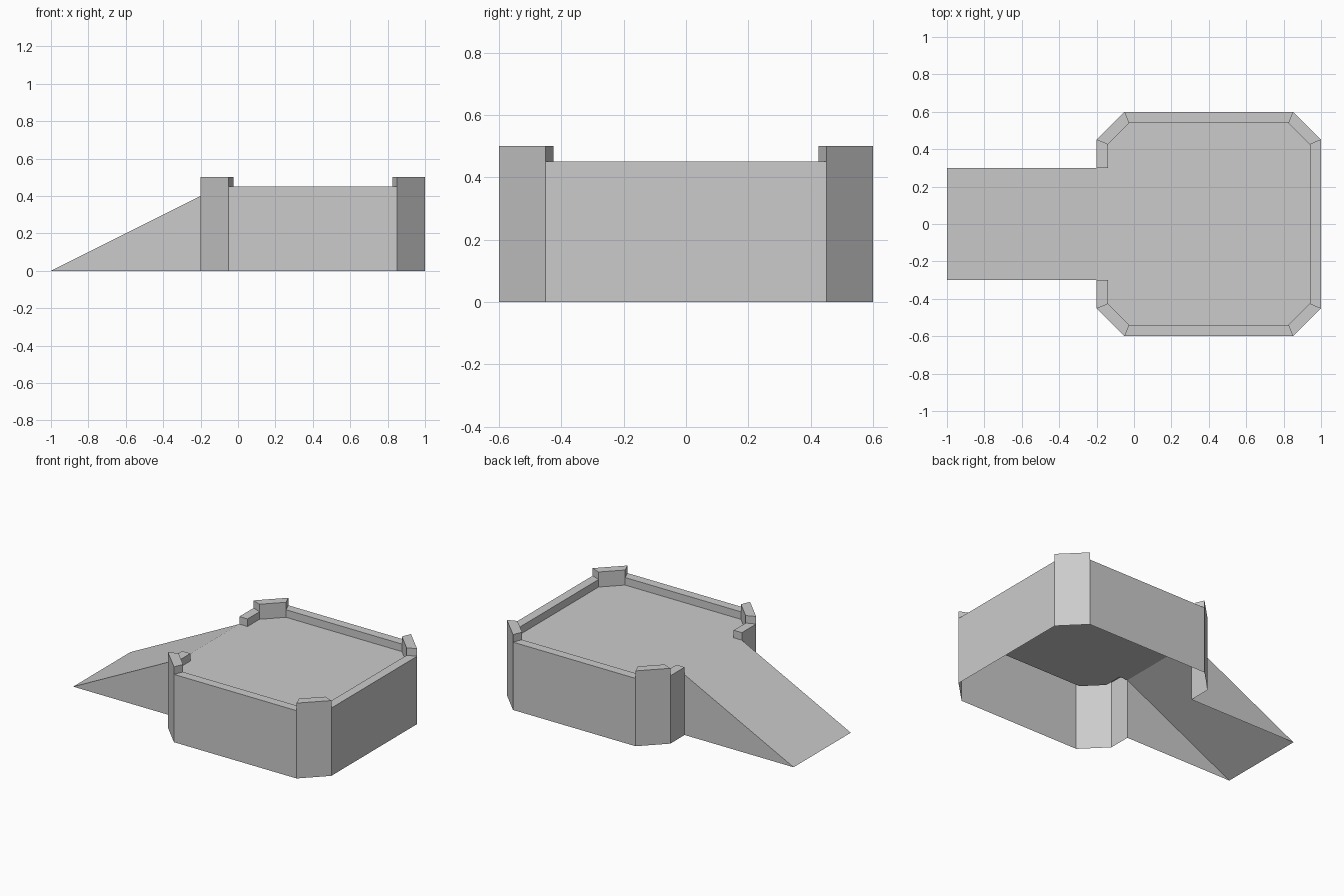
import bpy, bmesh

if "Cube" in bpy.data.objects:
    bpy.data.objects.remove(bpy.data.objects["Cube"])

FLOOR = 0.4
# Half outline (y >= 0): outer edge, mitred inner edge, rim height per segment
OUTER = [(-.2, .3), (-.2, .45), (-.05, .6), (.85, .6), (1, .45), (1, 0)]
INNER = [(-.14, .3), (-.14, .425), (-.025, .54), (.825, .54), (.94, .425), (.94, 0)]
HEIGHTS = [.45, .5, .45, .5, .45]


def half_shell(name, faces):
    """Build open sheet faces for y >= 0 and mirror them across y."""
    bm = bmesh.new()
    for face in faces:
        bm.faces.new([bm.verts.new(p) for p in face])
    bmesh.ops.remove_doubles(bm, verts=bm.verts, dist=1e-5)
    mesh = bpy.data.meshes.new(name)
    bm.to_mesh(mesh)
    bm.free()
    obj = bpy.data.objects.new(name, mesh)
    bpy.context.collection.objects.link(obj)
    mirror = obj.modifiers.new("mirror", 'MIRROR')
    mirror.use_axis = (False, True, False)
    return obj


def quad(p, q, z1, z2):
    """Upright quad from p to q, from z1 to z2."""
    return [(*p, z1), (*q, z1), (*q, z2), (*p, z2)]


# Platform walls with rim: outer skin, rim top, inner rim, steps at corners
walls = []
prev = FLOOR
for i, h in enumerate(HEIGHTS):
    oa, ob, ia, ib = OUTER[i], OUTER[i + 1], INNER[i], INNER[i + 1]
    walls.append(quad(ob, oa, 0, h))
    walls.append([(*p, h) for p in (ia, ib, ob, oa)])
    walls.append(quad(ia, ib, FLOOR, h))
    walls.append(quad(oa, ia, prev, h))
    prev = h
half_shell("platform_walls", walls)

# Platform floor, reaching through the gap to the ramp
floor_outline = INNER[::-1] + [(-.2, .3), (-.2, 0)]
half_shell("platform_floor", [[(x, y, FLOOR) for x, y in floor_outline]])

# Ramp: sloped sheet and triangular side, open underneath
half_shell("ramp", [
    [(-1, 0, 0), (-.2, 0, FLOOR), (-.2, .3, FLOOR), (-1, .3, 0)],
    [(-.2, .3, 0), (-1, .3, 0), (-.2, .3, FLOOR)],
])
